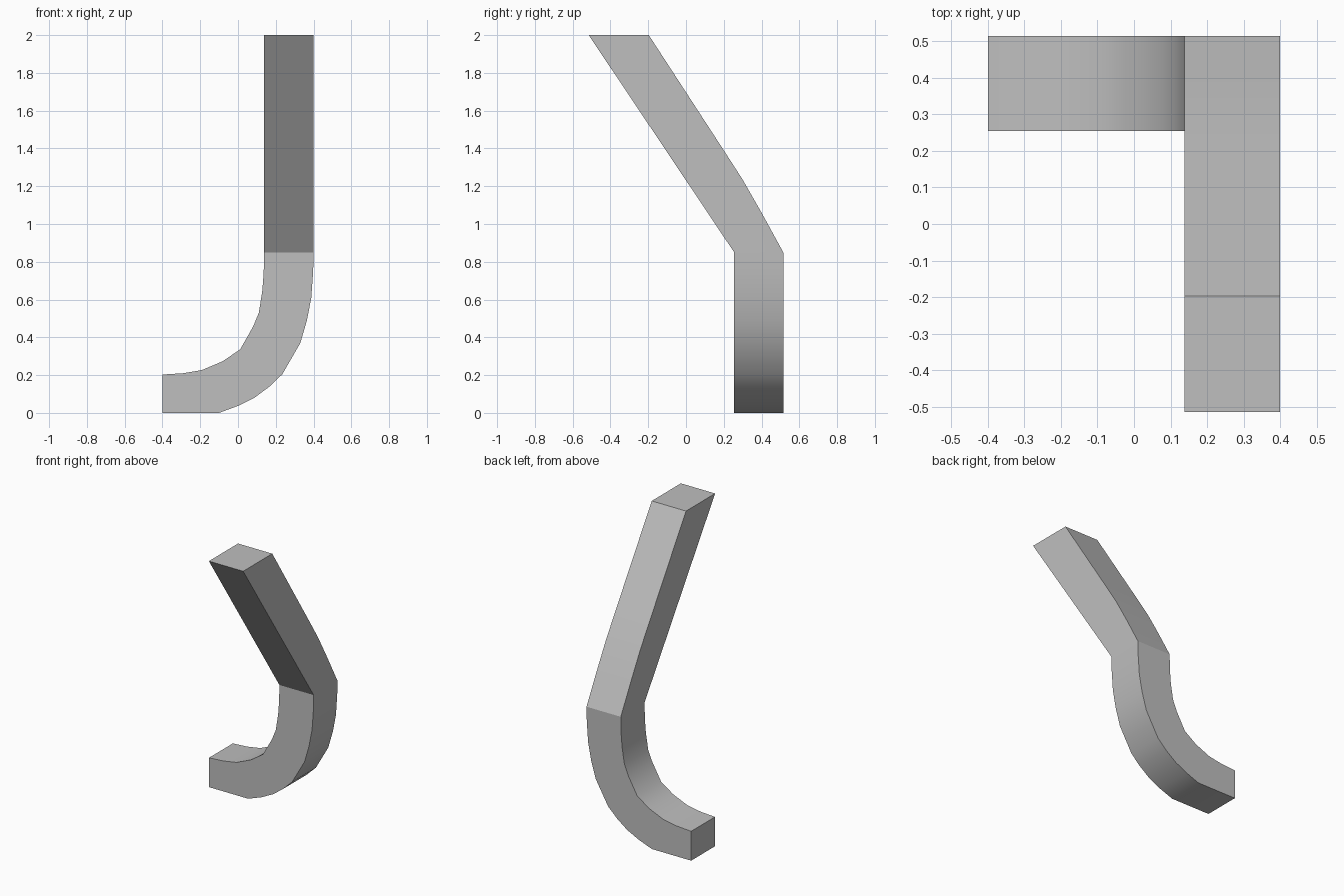
import bpy
import bmesh
import math
from mathutils import Vector

cube = bpy.data.objects.get("Cube")
if cube:
    bpy.data.objects.remove(cube, do_unlink=True)

JOINT = 0.85           # height where the hook meets the leaning shaft
X0, X1 = 0.138, 0.4    # shaft width
Y0, Y1 = 0.255, 0.515  # hook depth

grey = bpy.data.materials.new("plain grey")
grey.use_nodes = True
colour = (0.52, 0.52, 0.52, 1)
grey.diffuse_color = colour
grey.node_tree.nodes["Principled BSDF"].inputs["Base Color"].default_value = colour


def extrude_profile(bm, points, direction):
    """Make a solid from a closed outline swept along direction."""
    face = bm.faces.new([bm.verts.new(p) for p in points])
    result = bmesh.ops.extrude_face_region(bm, geom=[face], use_keep_orig=True)
    moved = [g for g in result["geom"] if isinstance(g, bmesh.types.BMVert)]
    bmesh.ops.translate(bm, verts=moved, vec=Vector(direction))


bm = bmesh.new()

# Curved hook: outer edge, then inner edge
outer = [(-0.4, 0), (-0.1, 0), (0, 0.037), (0.09, 0.082), (0.165, 0.138),
         (0.235, 0.205), (0.33, 0.37), (0.365, 0.49), (0.388, 0.61),
         (0.398, 0.75), (X1, JOINT)]
inner = [(X0, JOINT), (0.136, 0.74), (0.128, 0.64), (0.11, 0.53), (0.08, 0.457),
         (0.012, 0.337), (-0.08, 0.274), (-0.19, 0.227), (-0.29, 0.21), (-0.4, 0.203)]
extrude_profile(bm, [(x, Y0, z) for x, z in outer + inner], (0, Y1 - Y0, 0))

# Leaning shaft with a slightly bowed back
lean = [(Y0, JOINT), (Y1, JOINT), (0.4, 1.06), (0.3, 1.235), (0.2, 1.39),
        (-0.197, 2), (-0.515, 2)]
extrude_profile(bm, [(X0, y, z) for y, z in lean], (X1 - X0, 0, 0))

# Open the hidden joint and weld the two parts together
hidden = [f for f in bm.faces if all(abs(v.co.z - JOINT) < 0.001 for v in f.verts)]
bmesh.ops.delete(bm, geom=hidden, context="FACES_ONLY")
bmesh.ops.remove_doubles(bm, verts=bm.verts[:], dist=0.001)
bmesh.ops.recalc_face_normals(bm, faces=bm.faces[:])

mesh = bpy.data.meshes.new("hooked_bar")
bm.to_mesh(mesh)
bm.free()
mesh.materials.append(grey)
bar = bpy.data.objects.new("hooked_bar", mesh)
bpy.context.collection.objects.link(bar)

# Smooth the curves, keep the corners crisp
bpy.ops.object.select_all(action="DESELECT")
bar.select_set(True)
bpy.context.view_layer.objects.active = bar
bpy.ops.object.shade_smooth_by_angle(angle=math.radians(28))
